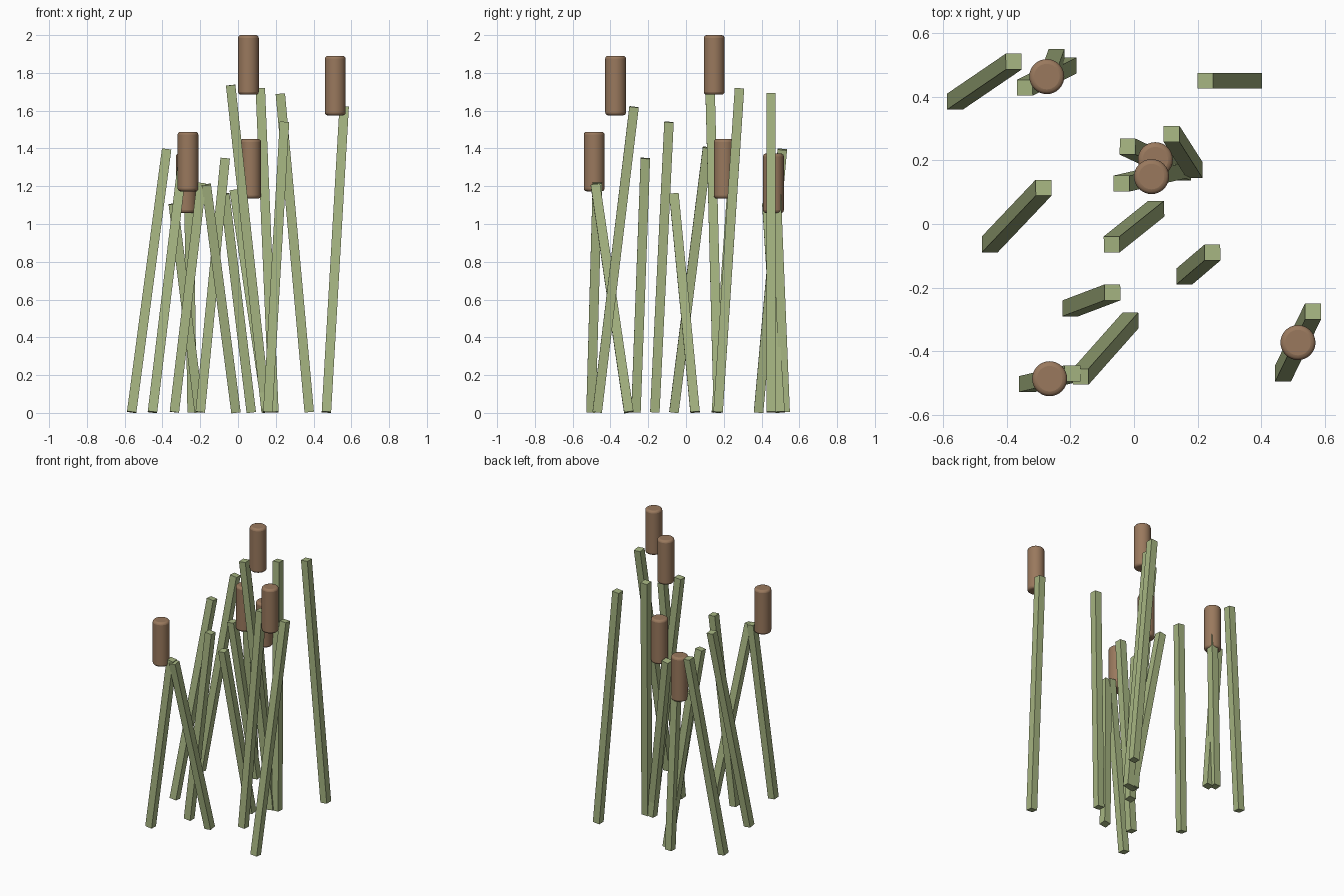
import bpy, math
from mathutils import Vector, Euler

if "Cube" in bpy.data.objects:
    bpy.data.objects.remove(bpy.data.objects["Cube"])

STALK_W = 0.05
HEAD_R, HEAD_H = 0.055, 0.315


def material(name, color):
    m = bpy.data.materials.new(name)
    m.diffuse_color = (*color, 1)
    m.use_nodes = True
    m.node_tree.nodes["Principled BSDF"].inputs["Base Color"].default_value = m.diffuse_color
    return m


green = material("reed_green", (0.38, 0.46, 0.22))
brown = material("head_brown", (0.32, 0.19, 0.11))

# Each reed: base (x, y), tip (x, y, z), top height of its seed head or None
REEDS = [
    ((-0.563, 0.384), (-0.378, 0.510, 1.395), None),
    ((-0.453, -0.064), (-0.284, 0.114, 1.405), None),
    ((0.190, 0.170), (0.118, 0.283, 1.718), None),
    ((0.070, 0.048), (-0.070, -0.064, 1.160), None),
    ((0.158, -0.165), (0.246, -0.090, 1.540), None),
    ((-0.200, -0.265), (-0.068, -0.215, 1.348), None),
    ((-0.011, -0.303), (-0.168, -0.480, 1.208), None),
    ((0.377, 0.450), (0.224, 0.450, 1.690), None),
    ((-0.243, 0.525), (-0.262, 0.472, 1.300), None),
    ((-0.205, 0.498), (-0.343, 0.428, 1.107), 1.373),
    ((0.154, 0.161), (-0.020, 0.243, 1.180), 1.450),
    ((0.149, 0.171), (-0.039, 0.127, 1.735), 2.000),
    ((-0.337, -0.503), (-0.193, -0.469, 1.217), 1.488),
    ((0.468, -0.470), (0.562, -0.275, 1.620), 1.890),
]


def stalk(base, tip):
    # Square stem tilted about x and y, without twist
    a, b = Vector((*base, 0.004)), Vector(tip)
    d = (b - a).normalized()
    rot = Euler((-math.asin(d.y), math.atan2(d.x, d.z), 0))
    bpy.ops.mesh.primitive_cube_add(size=1, location=(a + b) / 2, rotation=rot)
    o = bpy.context.object
    o.name = "reed_stalk"
    o.scale = (STALK_W, STALK_W, (b - a).length)
    o.data.materials.append(green)


def head(x, y, top):
    # Upright seed head with rounded rims
    bpy.ops.mesh.primitive_cylinder_add(vertices=32, radius=HEAD_R, depth=HEAD_H,
                                        location=(x, y, top - HEAD_H / 2))
    o = bpy.context.object
    o.name = "seed_head"
    o.data.materials.append(brown)
    bev = o.modifiers.new("rounded_rim", 'BEVEL')
    bev.width = 0.015
    bev.segments = 3
    bev.limit_method = 'ANGLE'
    bev.angle_limit = math.radians(40)
    bpy.ops.object.shade_smooth_by_angle(angle=math.radians(40))


for base, tip, top in REEDS:
    stalk(base, tip)
    if top:
        head((base[0] + tip[0]) / 2, (base[1] + tip[1]) / 2, top)
